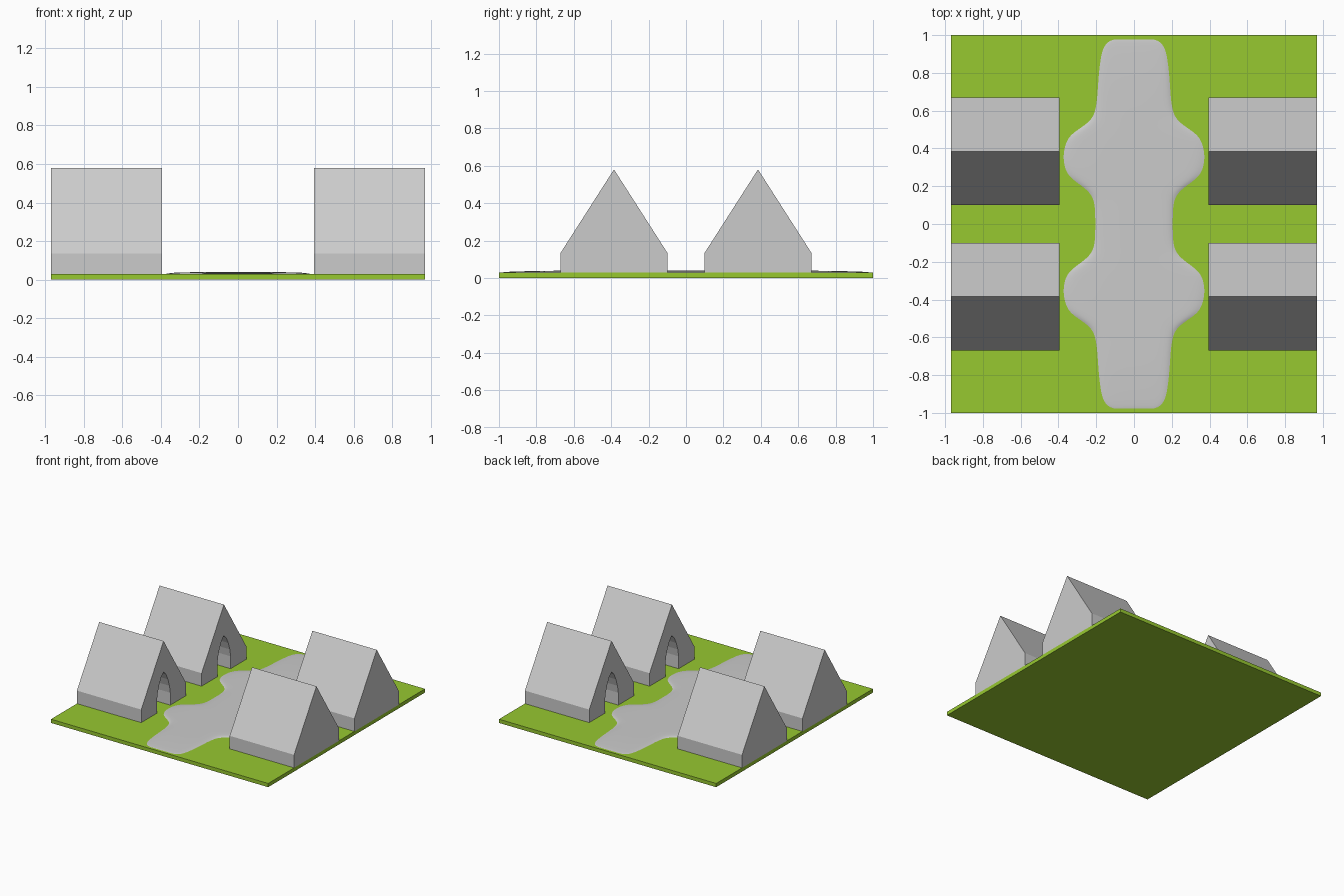
import bpy, bmesh, math

if "Cube" in bpy.data.objects:
    bpy.data.objects.remove(bpy.data.objects["Cube"])


def make_object(name, bm):
    bmesh.ops.recalc_face_normals(bm, faces=bm.faces)
    me = bpy.data.meshes.new(name)
    bm.to_mesh(me)
    bm.free()
    ob = bpy.data.objects.new(name, me)
    bpy.context.collection.objects.link(ob)
    return ob


def prism(name, profile, x0, x1):
    """Extrude a (y, z) profile from x0 to x1."""
    bm = bmesh.new()
    face = bm.faces.new([bm.verts.new((x0, y, z)) for y, z in profile])
    ext = bmesh.ops.extrude_face_region(bm, geom=[face])
    moved = [g for g in ext["geom"] if isinstance(g, bmesh.types.BMVert)]
    bmesh.ops.translate(bm, verts=moved, vec=(x1 - x0, 0, 0))
    return make_object(name, bm)


TOP = 0.03  # top of the lawn

# Lawn slab
lawn = prism("lawn", [(-1, 0), (1, 0), (1, TOP), (-1, TOP)], -0.97, 0.97)
green = bpy.data.materials.new("grass")
green.diffuse_color = (0.31, 0.58, 0.03, 1)
green.use_nodes = True
green.node_tree.nodes["Principled BSDF"].inputs["Base Color"].default_value = green.diffuse_color
lawn.data.materials.append(green)


# Gabled huts with a pointed doorway facing the path
def hut(label, sx, yc):
    outline = [(-0.285, TOP), (0.285, TOP), (0.285, 0.135),
               (0, 0.58), (-0.285, 0.135)]
    body = prism("hut_" + label, [(yc + y, z) for y, z in outline],
                 sx * 0.97, sx * 0.395)
    arch = [(0.085, -0.02), (0.085, 0.13), (0.075, 0.19), (0.055, 0.25),
            (0.03, 0.30)]
    door = arch + [(0, 0.33)] + [(-y, z) for y, z in reversed(arch)]
    cutter = prism("doorway_cutter_" + label, [(yc + y, z) for y, z in door],
                   sx * 0.90, sx * 0.35)
    cutter.hide_render = True
    cutter.hide_set(True)
    cut = body.modifiers.new("doorway", "BOOLEAN")
    cut.operation = "DIFFERENCE"
    cut.solver = "EXACT"
    cut.object = cutter


for xname, sx in (("left", -1), ("right", 1)):
    for yname, yc in (("front", -0.385), ("back", 0.385)):
        hut(yname + "_" + xname, sx, yc)

# Path: rows of half widths along y, low crowned section, mirrored in y
half = [(0, 0.205), (0.10, 0.205), (0.16, 0.225), (0.205, 0.28),
        (0.25, 0.345), (0.30, 0.368), (0.36, 0.375), (0.42, 0.365),
        (0.47, 0.34), (0.51, 0.28), (0.55, 0.225), (0.61, 0.198),
        (0.75, 0.19), (0.88, 0.178), (0.94, 0.16), (0.968, 0.135),
        (0.978, 0.10)]
rows = [(-y, w) for y, w in reversed(half[1:])] + half
section = [(-1, 0), (-0.93, 0.005), (-0.8, 0.008), (-0.4, 0.009), (0, 0.009),
           (0.4, 0.009), (0.8, 0.008), (0.93, 0.005), (1, 0)]
bm = bmesh.new()
grid = []
for y, w in rows:
    fade = min(1, math.sqrt(max(0, (0.978 - abs(y)) / 0.25)))
    grid.append([bm.verts.new((u * w, y, TOP + h * fade)) for u, h in section])
for a, b in zip(grid, grid[1:]):
    for i in range(len(section) - 1):
        bm.faces.new((a[i], a[i + 1], b[i + 1], b[i]))
path = make_object("path", bm)
for p in path.data.polygons:
    p.use_smooth = True
smooth = path.modifiers.new("smooth", "SUBSURF")
smooth.levels = smooth.render_levels = 2
